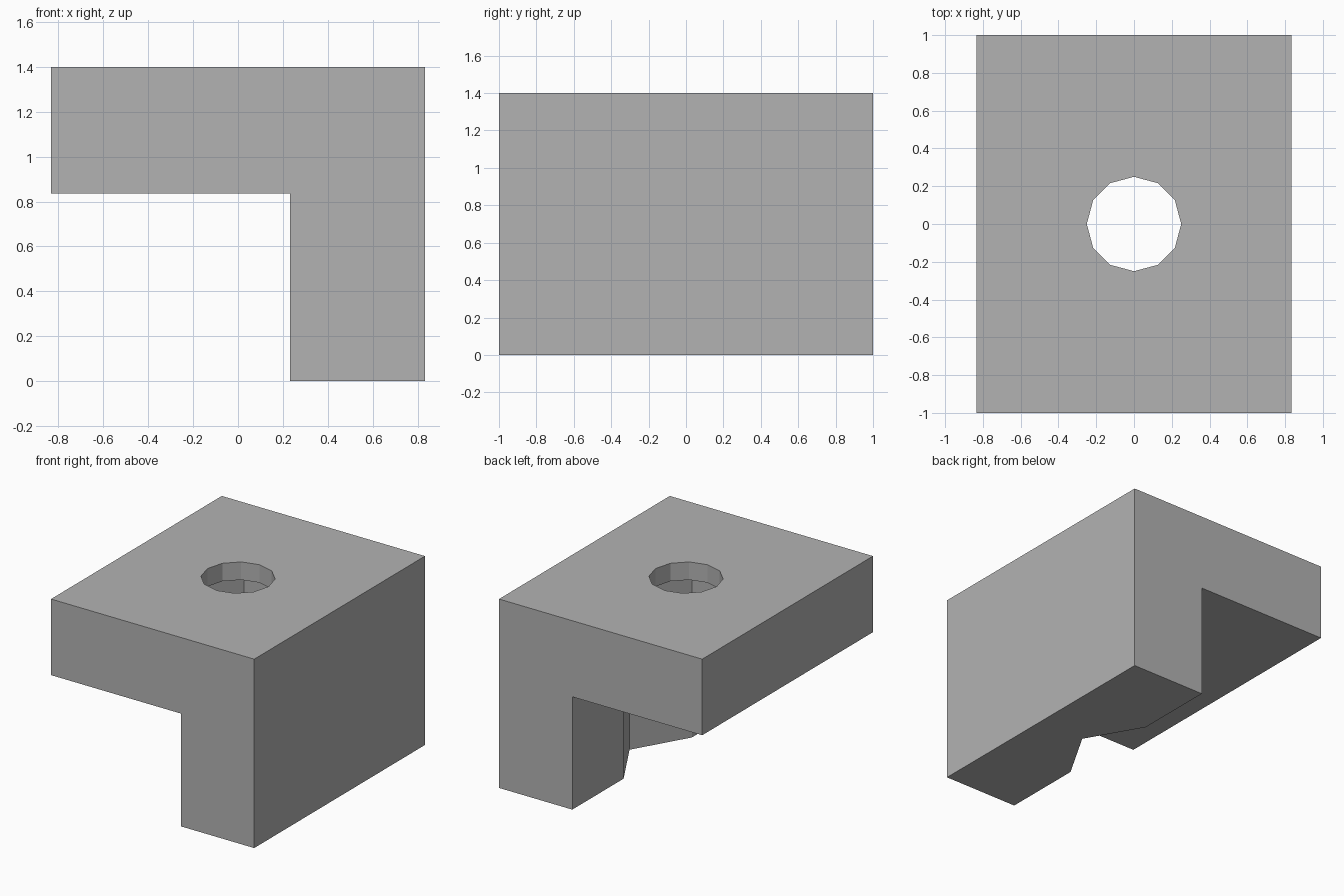
import bpy
import bmesh
from math import tau, cos, sin

cube = bpy.data.objects.get("Cube")
if cube:
    bpy.data.objects.remove(cube, do_unlink=True)

# Main sizes
HALF_X, HALF_Y, TOP = 0.833, 1.0, 1.4
LEG_X, PLATE_Z = 0.232, 0.836
BOLT_R, NUT_R, NUT_TOP = 0.25, 0.463, 1.267

grey = bpy.data.materials.new("plain_grey")
grey.use_nodes = True
grey.diffuse_color = (0.45, 0.45, 0.45, 1)
grey.node_tree.nodes["Principled BSDF"].inputs["Base Color"].default_value = grey.diffuse_color


def prism(name, points, direction):
    """Extrude a closed outline of 3D points into a solid."""
    bm = bmesh.new()
    face = bm.faces.new([bm.verts.new(p) for p in points])
    ext = bmesh.ops.extrude_face_region(bm, geom=[face], use_keep_orig=True)
    moved = [v for v in ext["geom"] if isinstance(v, bmesh.types.BMVert)]
    bmesh.ops.translate(bm, verts=moved, vec=direction)
    bmesh.ops.recalc_face_normals(bm, faces=bm.faces)
    mesh = bpy.data.meshes.new(name)
    bm.to_mesh(mesh)
    bm.free()
    mesh.materials.append(grey)
    obj = bpy.data.objects.new(name, mesh)
    bpy.context.collection.objects.link(obj)
    return obj


def ring(radius, sides, z):
    return [(radius * cos(tau * i / sides), radius * sin(tau * i / sides), z)
            for i in range(sides)]


# L-shaped bracket body
outline = [(-HALF_X, TOP), (-HALF_X, PLATE_Z), (LEG_X, PLATE_Z),
           (LEG_X, 0), (HALF_X, 0), (HALF_X, TOP)]
bracket = prism("bracket", [(x, -HALF_Y, z) for x, z in outline], (0, 2 * HALF_Y, 0))

# Bolt hole through the plate, and hexagonal nut pocket open to the bottom
cutters = [
    prism("nut_pocket_cutter", ring(NUT_R, 6, -0.2), (0, 0, NUT_TOP + 0.2)),
    prism("bolt_hole_cutter", ring(BOLT_R, 12, 1.0), (0, 0, 0.6)),
]
bpy.context.view_layer.objects.active = bracket
for cutter in cutters:
    cutter.hide_render = True
    mod = bracket.modifiers.new(cutter.name, 'BOOLEAN')
    mod.operation = 'DIFFERENCE'
    mod.solver = 'EXACT'
    mod.object = cutter
    bpy.ops.object.modifier_apply(modifier=mod.name)
    bpy.data.objects.remove(cutter, do_unlink=True)
